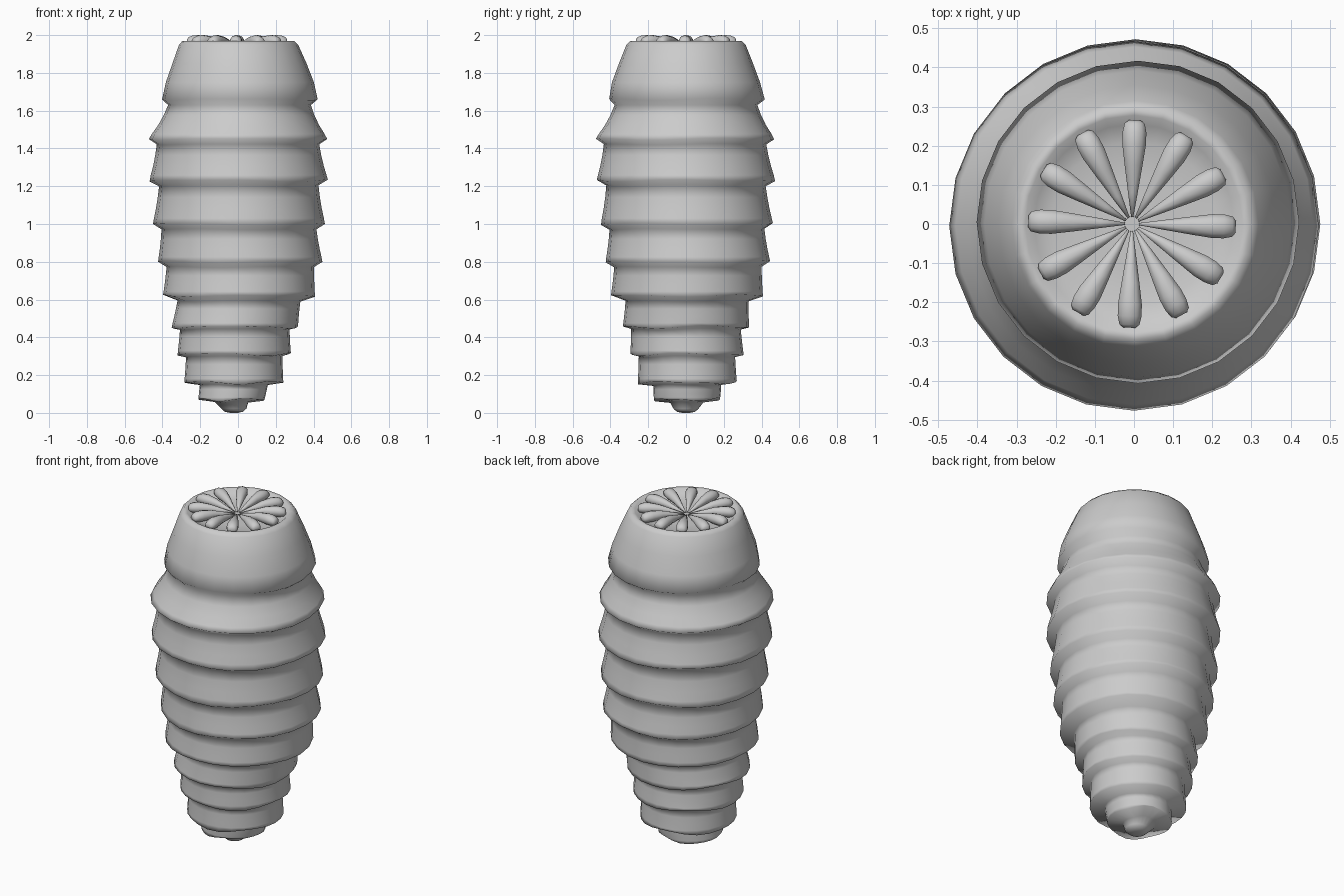
import bpy, bmesh, math

if "Cube" in bpy.data.objects:
    bpy.data.objects.remove(bpy.data.objects["Cube"])

SIDES = 24
skin = bpy.data.materials.new("grub_grey")
skin.diffuse_color = (0.6, 0.6, 0.6, 1)
skin.use_nodes = True
skin.node_tree.nodes["Principled BSDF"].inputs["Base Color"].default_value = skin.diffuse_color


def loft(name, rings):
    """Skin a list of closed vertex rings and cap both ends."""
    bm = bmesh.new()
    loops = [[bm.verts.new(p) for p in ring] for ring in rings]
    n = len(rings[0])
    for a, b in zip(loops, loops[1:]):
        for i in range(n):
            j = (i + 1) % n
            bm.faces.new((a[i], a[j], b[j], b[i]))
    bm.faces.new(loops[0])
    bm.faces.new(loops[-1])
    bmesh.ops.recalc_face_normals(bm, faces=bm.faces)
    for f in bm.faces:
        f.smooth = True
    mesh = bpy.data.meshes.new(name)
    bm.to_mesh(mesh)
    bm.free()
    mesh.materials.append(skin)
    obj = bpy.data.objects.new(name, mesh)
    bpy.context.collection.objects.link(obj)
    return obj


def circle(z, r, cx=0.0, cy=0.0, wobble=0.0, phase=0.0):
    pts = []
    for i in range(SIDES):
        a = 2 * math.pi * i / SIDES
        dz = wobble * (math.sin(3 * a + phase) + 0.6 * math.sin(5 * a + 2 * phase))
        pts.append((cx + r * math.cos(a), cy + r * math.sin(a), z + dz))
    return pts


# Body: mouth dish, head collar, then overlapping segments
# Segment: lip height, lip radius, groove radius below, x offset, y offset
segments = [
    (1.45, 0.472, 0.430, 0.000, -0.005),
    (1.23, 0.472, 0.422, 0.004, 0.000),
    (1.00, 0.455, 0.410, 0.005, 0.005),
    (0.80, 0.435, 0.390, 0.012, 0.010),
    (0.62, 0.402, 0.325, 0.005, 0.005),
    (0.455, 0.334, 0.290, -0.017, 0.000),
    (0.31, 0.300, 0.255, -0.020, 0.005),
    (0.16, 0.262, 0.180, -0.022, 0.007),
    (0.07, 0.175, 0.090, -0.035, 0.005),
]
rings = [circle(z, r, cx) for z, r, cx in (
    (1.935, 0.02, 0), (1.932, 0.12, 0), (1.935, 0.21, 0), (1.950, 0.255, 0),
    (1.968, 0.278, 0), (1.970, 0.295, 0.002), (1.950, 0.315, 0.003),
    (1.85, 0.355, 0.008), (1.75, 0.392, 0.01))]
rings += [circle(1.66, 0.412, 0.01, 0.005, 0.004), circle(1.63, 0.378, 0.008)]
top_z, top_r, px, py = 1.63, 0.378, 0.008, 0.0
for k, (z, r, groove, cx, cy) in enumerate(segments):
    for t, flare in ((0.3, 0.22), (0.6, 0.52), (0.85, 0.84)):
        rings.append(circle(top_z + (z - top_z) * t, top_r + (r - top_r) * flare,
                            px + (cx - px) * t, py + (cy - py) * t))
    wob = 0.004 if k < 5 else 0.006
    rings.append(circle(z, r, cx, cy, wob, 1.3 * k))
    drop = 0.028 if k < 5 else 0.012
    top_z, top_r, px, py = z - drop, groove, cx, cy
    rings.append(circle(top_z, top_r, px, py, wob * 0.6, 1.3 * k))
# Tail tip
rings += [circle(0.022, 0.066, -0.022), circle(0.006, 0.048, -0.022), circle(0, 0.02, -0.022)]
loft("segmented_body", rings)

# Mouth teeth: twelve drop shapes around the dish
# Station: distance from centre, half width, half height, centre height
stations = [(0.018, 0.003, 0.003, 1.948), (0.08, 0.013, 0.014, 1.956),
            (0.15, 0.024, 0.024, 1.968), (0.205, 0.032, 0.030, 1.970),
            (0.235, 0.032, 0.029, 1.969), (0.257, 0.027, 0.022, 1.967),
            (0.265, 0.016, 0.012, 1.966)]
for k in range(12):
    ang = math.radians(30 * k - 1.5)
    c, s = math.cos(ang), math.sin(ang)
    tooth = []
    for d, w, h, z in stations:
        ring = []
        for i in range(10):
            a = 2 * math.pi * i / 10 + math.pi / 2
            o = w * math.cos(a)
            ring.append((-0.005 + d * c - o * s, d * s + o * c, z + h * math.sin(a)))
        tooth.append(ring)
    loft(f"mouth_tooth_{k + 1}", tooth)
